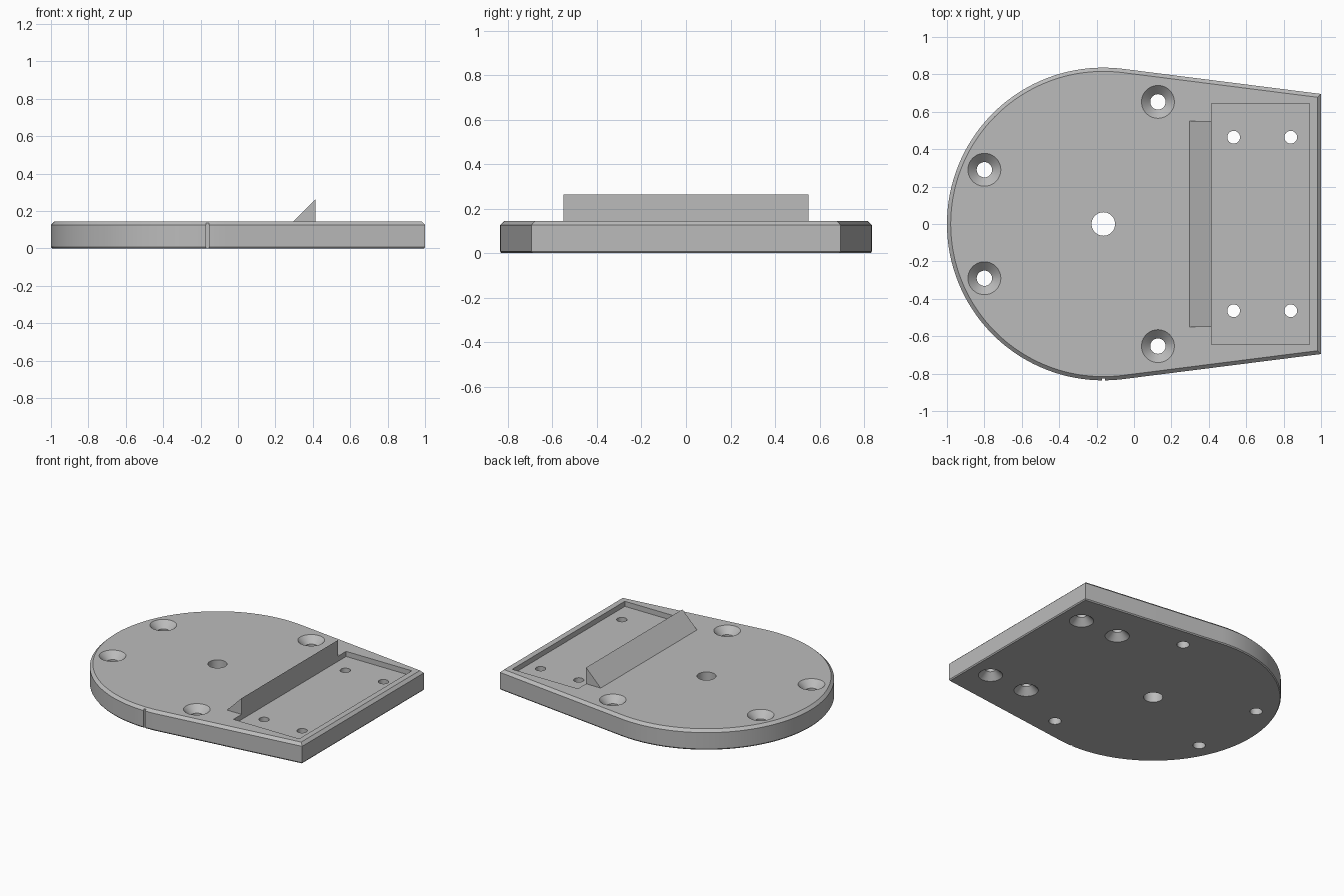
import bpy, bmesh, math

if "Cube" in bpy.data.objects:
    bpy.data.objects.remove(bpy.data.objects["Cube"])

CX, R, TILT = -0.164, 0.836, 0.126      # round end centre, radius, side taper
TOP = 0.145
POCKET_Z = 0.108

grey = bpy.data.materials.new("plain grey")
grey.diffuse_color = (0.5, 0.5, 0.5, 1)
grey.use_nodes = True
grey.node_tree.nodes["Principled BSDF"].inputs["Base Color"].default_value = grey.diffuse_color


def make(name, bm):
    bmesh.ops.recalc_face_normals(bm, faces=bm.faces)
    me = bpy.data.meshes.new(name)
    bm.to_mesh(me)
    bm.free()
    me.materials.append(grey)
    ob = bpy.data.objects.new(name, me)
    bpy.context.collection.objects.link(ob)
    return ob


def loft(bm, loops):
    """Skin a stack of closed loops and cap both ends."""
    rings = [[bm.verts.new(p) for p in lp] for lp in loops]
    n = len(rings[0])
    for a, b in zip(rings, rings[1:]):
        for i in range(n):
            j = (i + 1) % n
            bm.faces.new((a[i], a[j], b[j], b[i]))
    bm.faces.new(rings[0][::-1])
    bm.faces.new(rings[-1])


def outline(d, z):
    """Plate outline inset by d: round left end, tapered straight sides."""
    r, x = R - d, 1 - d
    y = (r - math.sin(TILT) * (x - CX)) / math.cos(TILT)
    start, end, n = math.pi / 2 - TILT, 1.5 * math.pi + TILT, 96
    pts = [(x, -y, z), (x, y, z)]
    for i in range(n + 1):
        a = start + (end - start) * i / n
        pts.append((CX + r * math.cos(a), r * math.sin(a), z))
    return pts


def drill(bm, x, y, profile, n=40):
    """Round cutter from (radius, z) steps."""
    loft(bm, [[(x + r * math.cos(2 * math.pi * i / n),
                y + r * math.sin(2 * math.pi * i / n), z) for i in range(n)]
              for r, z in profile])


def box(bm, x0, x1, y0, y1, z0, z1):
    loft(bm, [[(x0, y0, z), (x1, y0, z), (x1, y1, z), (x0, y1, z)]
              for z in (z0, z1)])


def cut(target, cutter):
    m = target.modifiers.new("cut", 'BOOLEAN')
    m.operation, m.solver, m.object = 'DIFFERENCE', 'EXACT', cutter
    bpy.context.view_layer.objects.active = target
    bpy.ops.object.modifier_apply(modifier=m.name)
    bpy.data.objects.remove(cutter)


# Base plate with chamfered top and a small bottom edge break
bm = bmesh.new()
loft(bm, [outline(0.006, 0), outline(0, 0.008), outline(0, 0.126), outline(0.02, TOP)])
plate = make("base_plate", bm)

# Rectangular pocket and the index notch on the front side
bm = bmesh.new()
box(bm, 0.414, 0.939, -0.643, 0.643, POCKET_Z, 0.3)
box(bm, CX - 0.008, CX + 0.008, -0.9, -R + 0.01, -0.1, 0.3)
cut(plate, make("pocket_cutter", bm))

# Centre hole, top-countersunk screw holes, bottom-countersunk pocket holes
bm = bmesh.new()
drill(bm, CX, 0, [(0.063, -0.1), (0.063, 0.3)])
for s in (-1, 1):
    for x, y in ((-0.8, 0.29), (0.128, 0.653)):
        drill(bm, x, s * y, [(0.041, -0.1), (0.041, TOP - 0.047),
                             (0.088, TOP), (0.088, 0.3)])
    for x in (0.533, 0.838):
        drill(bm, x, s * 0.464, [(0.08, -0.1), (0.08, 0), (0.034, 0.046), (0.034, 0.3)])
cut(plate, make("hole_cutter", bm))

# Triangular stop ridge along the pocket edge
bm = bmesh.new()
loft(bm, [[(0.297, y, TOP), (0.414, y, TOP), (0.414, y, 0.262)] for y in (-0.55, 0.55)])
ridge = make("stop_ridge", bm)

bpy.ops.object.select_all(action='DESELECT')
plate.select_set(True)
bpy.context.view_layer.objects.active = plate
bpy.ops.object.shade_smooth_by_angle(angle=math.radians(25))
